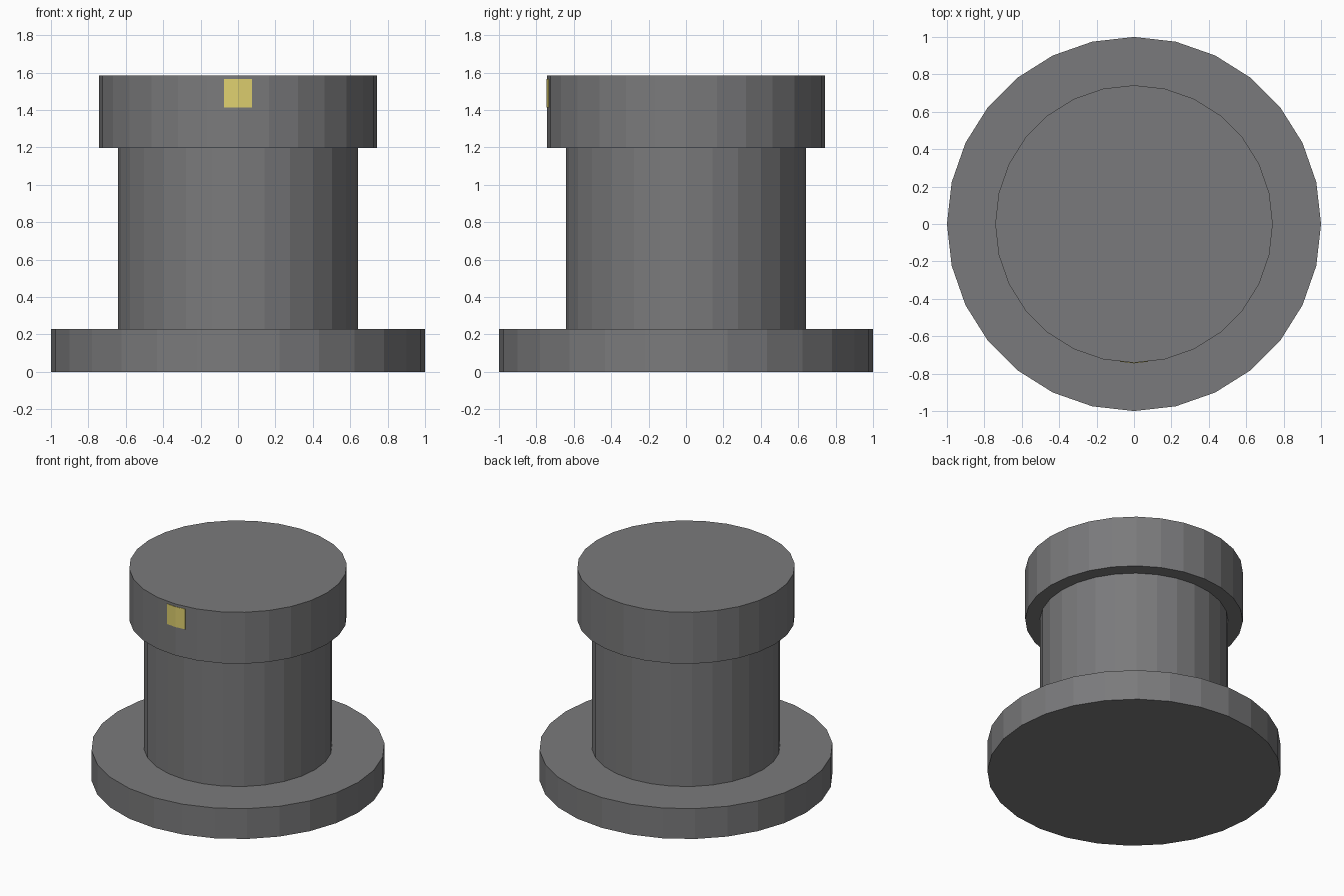
import bpy, bmesh, math

if "Cube" in bpy.data.objects:
    bpy.data.objects.remove(bpy.data.objects["Cube"])

SIDES = 28


def material(name, rgb):
    m = bpy.data.materials.new(name)
    m.diffuse_color = (*rgb, 1.0)
    m.use_nodes = True
    m.node_tree.nodes["Principled BSDF"].inputs["Base Color"].default_value = m.diffuse_color
    return m


grey = material("dark grey", (0.195, 0.195, 0.2))
yellow = material("pale yellow", (0.74, 0.63, 0.16))


def make_object(name, bm, mat):
    bmesh.ops.recalc_face_normals(bm, faces=bm.faces)
    mesh = bpy.data.meshes.new(name)
    bm.to_mesh(mesh)
    bm.free()
    mesh.materials.append(mat)
    obj = bpy.data.objects.new(name, mesh)
    bpy.context.collection.objects.link(obj)
    return obj


# Stepped body: one profile spun around z, flat faceted sides
profile = [(1.0, 0.0), (1.0, 0.228), (0.642, 0.228), (0.642, 1.198),
           (0.742, 1.198), (0.742, 1.585)]
bm = bmesh.new()
rings = []
for r, z in profile:
    rings.append([bm.verts.new((r * math.cos(2 * math.pi * i / SIDES),
                                r * math.sin(2 * math.pi * i / SIDES), z))
                  for i in range(SIDES)])
for low, high in zip(rings, rings[1:]):
    for i in range(SIDES):
        j = (i + 1) % SIDES
        bm.faces.new((low[i], low[j], high[j], high[i]))
bm.faces.new(rings[0])
bm.faces.new(rings[-1])
make_object("stepped_body", bm, grey)

# Thin marker plate, bent over the front corner of the cap
half, z0, z1 = 0.076, 1.413, 1.565
slope = math.tan(math.pi / SIDES)
bm = bmesh.new()
sections = []
for x in (-half, 0.0, half):
    y = -0.742 + abs(x) * slope
    sections.append([bm.verts.new((x, yy, z)) for yy, z in
                     ((y - 0.003, z0), (y - 0.003, z1),
                      (y + 0.002, z1), (y + 0.002, z0))])
for a, b in zip(sections, sections[1:]):
    for i in range(4):
        j = (i + 1) % 4
        bm.faces.new((a[i], a[j], b[j], b[i]))
bm.faces.new(sections[0])
bm.faces.new(sections[-1])
make_object("marker_plate", bm, yellow)
